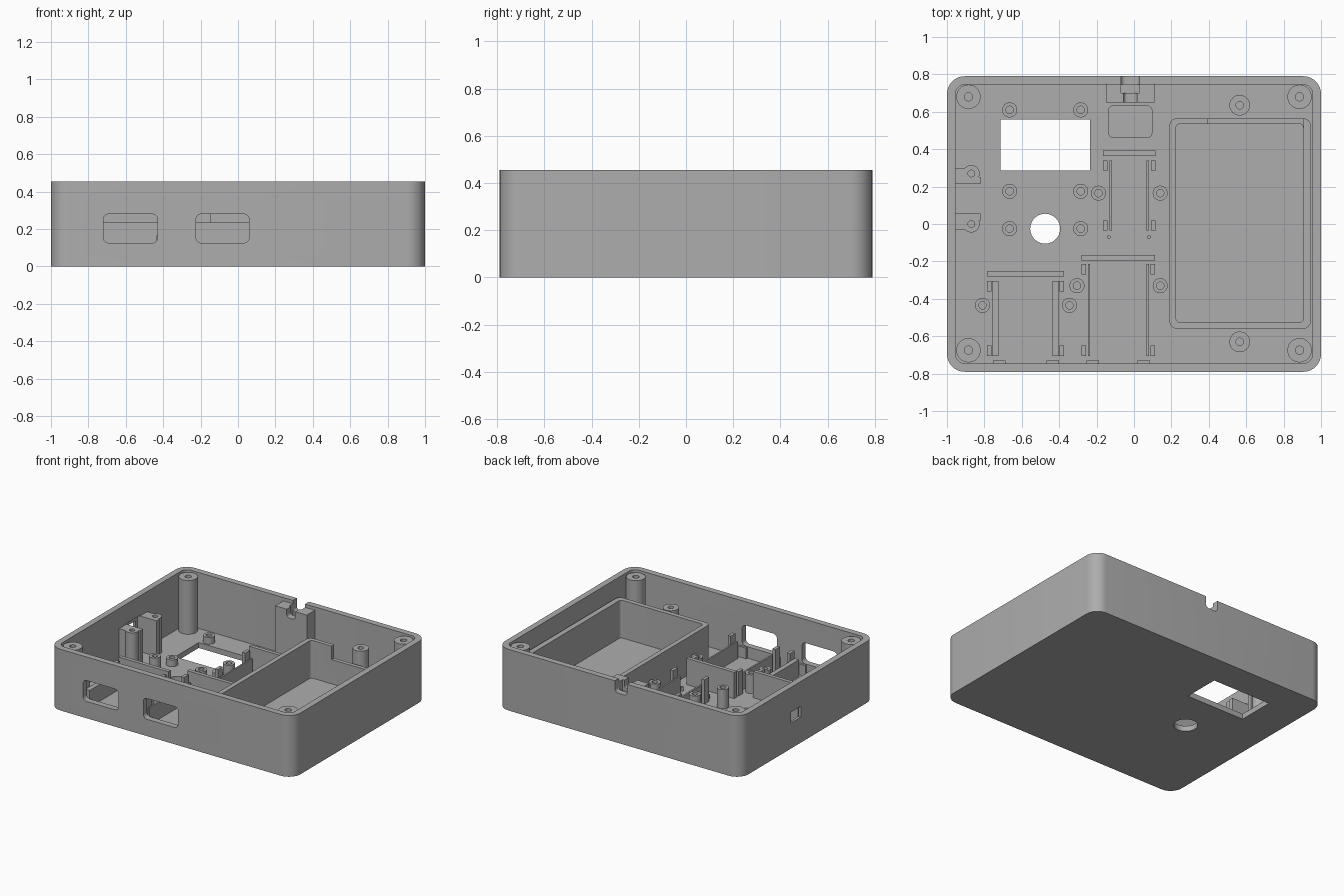
import bpy, bmesh, math
from mathutils import Matrix, Vector

if "Cube" in bpy.data.objects:
    bpy.data.objects.remove(bpy.data.objects["Cube"])

grey = bpy.data.materials.new("plain grey plastic")
grey.use_nodes = True
COLOUR = (0.42, 0.42, 0.42, 1)
grey.diffuse_color = COLOUR
grey.node_tree.nodes["Principled BSDF"].inputs["Base Color"].default_value = COLOUR

FLOOR, TOP, WALL = 0.04, 0.455, 0.045
BASE = FLOOR - 0.01  # parts sink slightly into the floor


def finish(name, bm):
    bmesh.ops.recalc_face_normals(bm, faces=bm.faces)
    mesh = bpy.data.meshes.new(name)
    bm.to_mesh(mesh)
    bm.free()
    mesh.materials.append(grey)
    obj = bpy.data.objects.new(name, mesh)
    bpy.context.collection.objects.link(obj)
    return obj


def smooth(obj):
    bpy.ops.object.select_all(action="DESELECT")
    obj.select_set(True)
    bpy.context.view_layer.objects.active = obj
    bpy.ops.object.shade_smooth_by_angle(angle=math.radians(30))


def prism(name, u0, u1, v0, v1, w0, w1, r=0.0, upright=False):
    """Rounded rectangle extruded along z, or along y when upright."""
    bm = bmesh.new()
    steps = 8 if r else 0
    pts = []
    corners = [(u1 - r, v1 - r), (u0 + r, v1 - r), (u0 + r, v0 + r), (u1 - r, v0 + r)]
    for k, (cu, cv) in enumerate(corners):
        for i in range(steps + 1):
            a = math.pi / 2 * (k + i / max(steps, 1))
            pts.append((cu + r * math.cos(a), cv + r * math.sin(a)))
    place = (lambda u, v: (u, w0, v)) if upright else (lambda u, v: (u, v, w0))
    face = bm.faces.new([bm.verts.new(place(u, v)) for u, v in pts])
    out = bmesh.ops.extrude_face_region(bm, geom=[face])
    shift = Vector((0, w1 - w0, 0)) if upright else Vector((0, 0, w1 - w0))
    bmesh.ops.translate(bm, vec=shift, verts=[g for g in out["geom"] if isinstance(g, bmesh.types.BMVert)])
    return finish(name, bm)


def cylinder(name, x, y, r, z0, z1):
    bm = bmesh.new()
    bmesh.ops.create_cone(bm, cap_ends=True, segments=40, radius1=r, radius2=r, depth=z1 - z0,
                          matrix=Matrix.Translation((x, y, (z0 + z1) / 2)))
    return finish(name, bm)


def post(name, x, y, r, hole, top):
    """Screw post with a blind hole, spun from its profile."""
    bm = bmesh.new()
    profile = [(r, BASE), (r, top), (hole, top), (hole, FLOOR + 0.02), (0, FLOOR + 0.02)]
    verts = [bm.verts.new((x + px, y, pz)) for px, pz in profile]
    edges = [bm.edges.new(pair) for pair in zip(verts, verts[1:])]
    bmesh.ops.spin(bm, geom=verts + edges, cent=(x, y, 0), axis=(0, 0, 1),
                   angle=math.tau, steps=32, use_duplicate=False)
    bmesh.ops.remove_doubles(bm, verts=bm.verts, dist=0.0005)
    smooth(finish(name, bm))


def cut(obj, cutters):
    for c in cutters:
        c.hide_render = True
        mod = obj.modifiers.new("cut", "BOOLEAN")
        mod.operation, mod.solver, mod.object = "DIFFERENCE", "EXACT", c
        bpy.ops.object.select_all(action="DESELECT")
        bpy.context.view_layer.objects.active = obj
        obj.select_set(True)
        bpy.ops.object.modifier_apply(modifier=mod.name)
        bpy.data.objects.remove(c)
    smooth(obj)


# Case shell with its openings
case = prism("case_shell", -1, 1, -0.79, 0.79, 0, TOP, 0.095)
cut(case, [
    prism("cavity", -1 + WALL, 1 - WALL, -0.79 + WALL, 0.79 - WALL, FLOOR, 1, 0.05),
    prism("display_opening", -0.715, -0.235, 0.285, 0.56, -0.1, 0.1),
    cylinder("button_opening", -0.475, -0.025, 0.08, -0.1, 0.1),
    prism("left_port", -0.72, -0.43, 0.125, 0.28, -0.9, -0.7, 0.03, True),
    prism("right_port", -0.225, 0.06, 0.125, 0.28, -0.9, -0.7, 0.03, True),
    prism("switch_slot", -1.1, -0.9, 0.08, 0.195, 0.19, 0.27),
    prism("switch_pocket", -0.98, -0.9, 0.05, 0.22, 0.16, 0.31),
    prism("cable_notch", -0.07, 0.03, 0.37, 0.6, 0.7, 0.9, 0.025, True),
    prism("module_pocket", -0.135, 0.095, 0.465, 0.63, 0.025, 0.1, 0.02),
])

# Cable clamp block at the back wall
clamp = prism("cable_clamp", -0.15, 0.11, 0.65, 0.75, BASE, 0.43)
cut(clamp, [
    prism("clamp_channel", -0.055, 0.015, 0.37, 0.6, 0.6, 0.71, 0.02, True),
    prism("clamp_seat", -0.07, 0.03, 0.7, 0.8, 0.35, 0.6),
])

# Battery tray
tray = prism("battery_tray", 0.19, 0.945, -0.56, 0.565, BASE, 0.32, 0.04)
cut(tray, [
    prism("tray_cavity", 0.225, 0.905, -0.525, 0.535, 0, 0.6, 0.02),
    prism("tray_wire_gap", 0.395, 0.905, 0.5, 0.6, 0.22, 0.6),
])

# Corner posts and tray lid posts
for x in (-0.885, 0.885):
    for y in (-0.675, 0.68):
        post("corner_post", x, y, 0.065, 0.022, 0.44)
for y in (-0.63, 0.635):
    post("tray_post", 0.565, y, 0.055, 0.02, 0.315)

# Board standoffs
for x in (-0.665, -0.285):
    for y in (0.175, 0.61):
        post("display_standoff", x, y, 0.04, 0.02, 0.09)
    post("button_standoff", x, -0.025, 0.04, 0.02, 0.18)
for x, y in ((-0.19, 0.165), (0.14, 0.165), (-0.305, -0.33), (0.14, -0.33),
             (-0.81, -0.435), (-0.345, -0.435)):
    post("module_standoff", x, y, 0.04, 0.02, 0.18)

# Switch mount on the side wall
for y, inner, outer in ((0.0, 0.02, 0.055), (0.27, 0.215, 0.25)):
    post("switch_post", -0.87, y, 0.045, 0.018, 0.305)
    prism("switch_bracket", -0.96, -0.82, inner, outer, BASE, 0.305)
    prism("switch_web", -0.96, -0.9, y - 0.03, y + 0.03, BASE, 0.305)


def module_bay(x0, x1, y0, y1, bar, rail, inset):
    """Two support rails, four corner clips and an end stop."""
    prism("end_stop", x0, x1, bar, bar + 0.028, BASE, 0.235)
    mid = (x0 + x1) / 2
    for side in (-1, 1):
        edge = x0 if side < 0 else x1
        a, b = sorted((edge - side * inset, edge - side * (inset + rail)))
        prism("support_rail", a, b, y0, y1, BASE, 0.165)
        a, b = sorted((edge, edge - side * 0.024))
        for c in (y0, y1 - 0.055):
            prism("corner_clip", a, b, c, c + 0.055, BASE, 0.22)


module_bay(-0.165, 0.115, -0.035, 0.34, 0.364, 0.012, 0.035)
module_bay(-0.28, 0.112, -0.705, -0.215, -0.194, 0.012, 0.033)
module_bay(-0.785, -0.375, -0.705, -0.305, -0.28, 0.035, 0.025)

# Small ribs on the front wall and locating pins
for x in (-0.72, -0.435, -0.22, 0.052):
    prism("front_rib", x - 0.034, x + 0.034, -0.75, -0.73, BASE, 0.12)
for x in (-0.135, 0.08):
    cylinder("locating_pin", x, -0.07, 0.01, BASE, 0.07)
